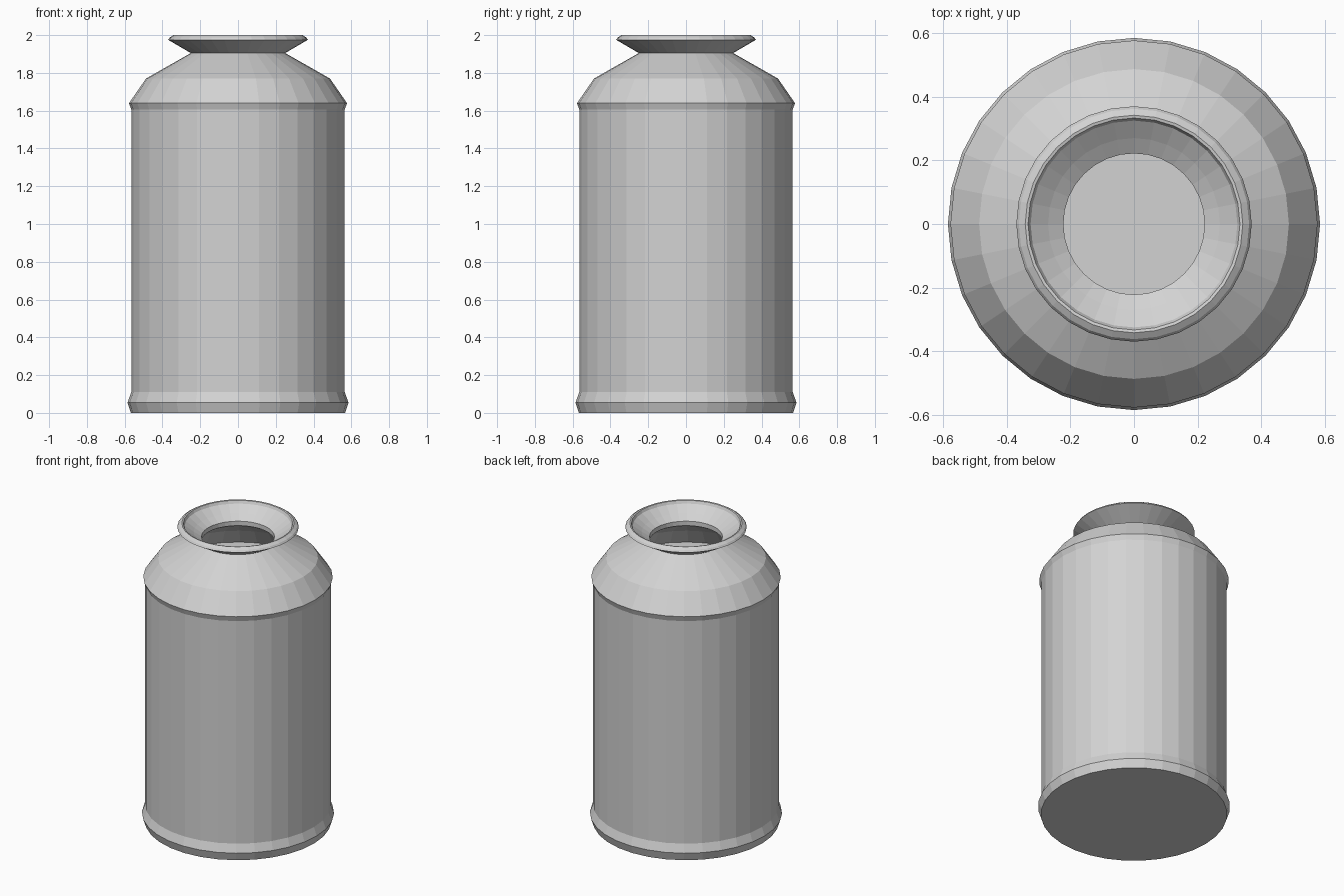
import bpy, bmesh
from math import pi

cube = bpy.data.objects.get("Cube")
if cube:
    bpy.data.objects.remove(cube, do_unlink=True)

SIDES = 32

steel = bpy.data.materials.new("pale_grey_metal")
steel.use_nodes = True
grey = (0.65, 0.65, 0.65, 1)
steel.diffuse_color = grey
steel.node_tree.nodes["Principled BSDF"].inputs["Base Color"].default_value = grey


def lathe(name, profile, loop=False):
    """Spin (radius, height) points around z; loop closes the section."""
    bm = bmesh.new()
    verts = [bm.verts.new((r, 0, z)) for r, z in profile]
    pairs = list(zip(verts, verts[1:]))
    if loop:
        pairs.append((verts[-1], verts[0]))
    edges = [bm.edges.new(p) for p in pairs]
    bmesh.ops.spin(bm, geom=verts + edges, cent=(0, 0, 0), axis=(0, 0, 1),
                   angle=2 * pi, steps=SIDES, use_duplicate=False)
    bmesh.ops.remove_doubles(bm, verts=bm.verts, dist=0.0005)
    if not loop:
        rims = [e for e in bm.edges if e.is_boundary]
        if rims:
            bmesh.ops.holes_fill(bm, edges=rims, sides=0)
    bmesh.ops.recalc_face_normals(bm, faces=bm.faces)
    mesh = bpy.data.meshes.new(name)
    bm.to_mesh(mesh)
    bm.free()
    mesh.materials.append(steel)
    obj = bpy.data.objects.new(name, mesh)
    bpy.context.collection.objects.link(obj)
    return obj


# Closed drum with a flared foot band
lathe("body", [(0.567, 0), (0.585, 0.055), (0.565, 0.11), (0.565, 1.62)])

# Hollow sloping shoulder, overhanging the drum, and the flared mouth
lathe("shoulder_and_mouth", [
    (0.565, 1.605), (0.577, 1.64), (0.487, 1.77), (0.25, 1.905),
    (0.37, 1.975), (0.362, 1.987), (0.342, 2.0), (0.333, 1.998),
    (0.325, 1.98), (0.27, 1.94), (0.222, 1.91), (0.222, 1.88),
    (0.46, 1.735), (0.55, 1.61)], loop=True)
